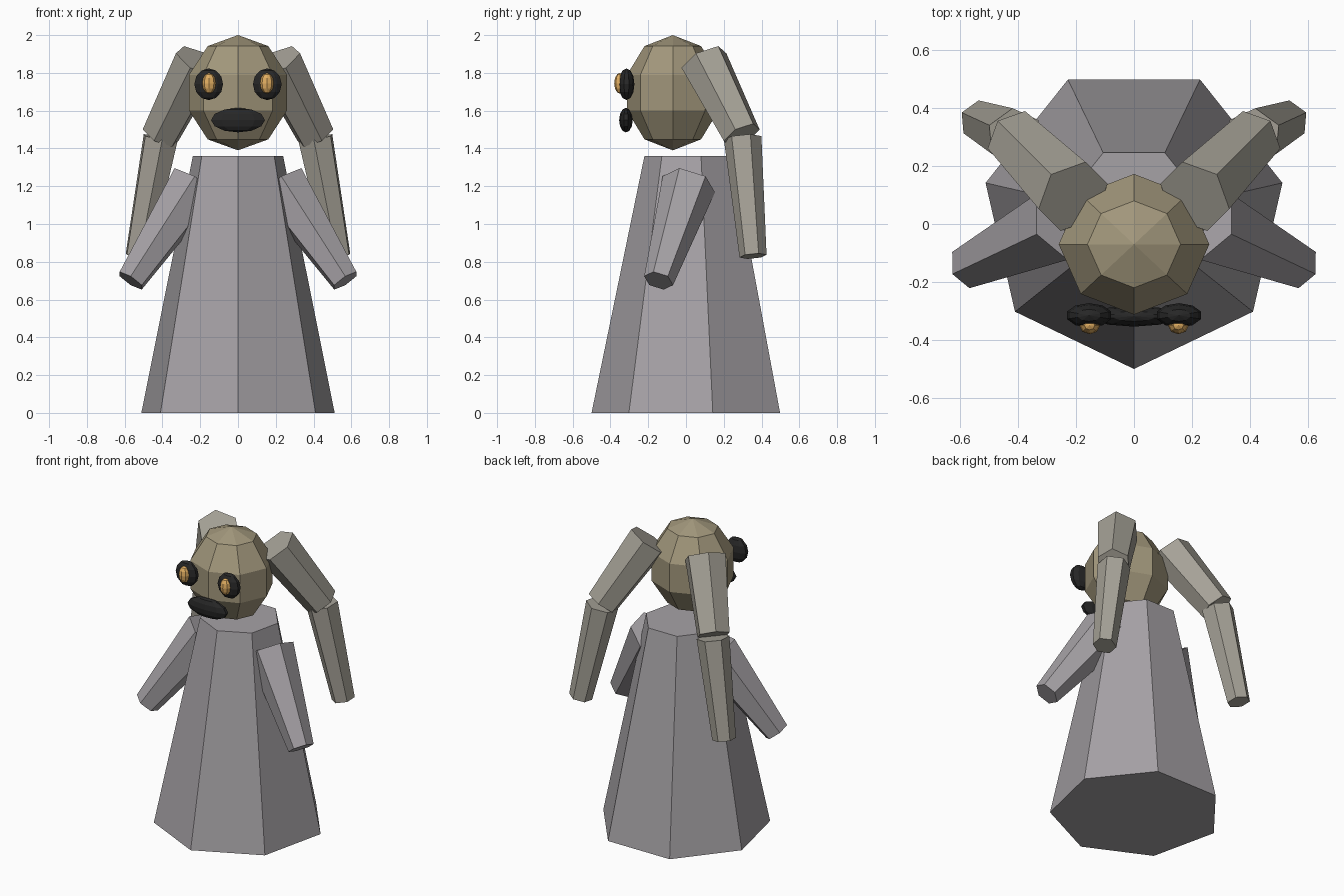
import bpy, bmesh, math
from mathutils import Vector, Matrix

if "Cube" in bpy.data.objects:
    bpy.data.objects.remove(bpy.data.objects["Cube"])


def material(name, rgb):
    m = bpy.data.materials.new(name)
    m.diffuse_color = (*rgb, 1)
    m.use_nodes = True
    m.node_tree.nodes["Principled BSDF"].inputs["Base Color"].default_value = m.diffuse_color
    return m


HEAD = material("tan", (0.36, 0.31, 0.20))
LIMB = material("warm_grey", (0.38, 0.36, 0.31))
ROBE = material("cool_grey", (0.38, 0.36, 0.38))
BLACK = material("black", (0.02, 0.02, 0.02))
AMBER = material("amber", (0.75, 0.42, 0.12))


def finish(bm, name, mat):
    bmesh.ops.recalc_face_normals(bm, faces=bm.faces)
    me = bpy.data.meshes.new(name)
    bm.to_mesh(me)
    bm.free()
    me.materials.append(mat)
    ob = bpy.data.objects.new(name, me)
    bpy.context.collection.objects.link(ob)
    return ob


def taper(name, start, end, r0, r1, sides, mat, ref=(0, 0, 1)):
    """Capped tapered prism whose first corner points toward ref."""
    a, b = Vector(start), Vector(end)
    axis = (b - a).normalized()
    up = Vector(ref)
    up = (up - axis * up.dot(axis)).normalized()
    side = axis.cross(up)
    bm = bmesh.new()
    rings = []
    for c, r in ((a, r0), (b, r1)):
        ring = []
        for i in range(sides):
            t = 2 * math.pi * i / sides
            ring.append(bm.verts.new(c + (up * math.cos(t) + side * math.sin(t)) * r))
        rings.append(ring)
        bm.faces.new(ring)
    for i in range(sides):
        j = (i + 1) % sides
        bm.faces.new((rings[0][i], rings[0][j], rings[1][j], rings[1][i]))
    return finish(bm, name, mat)


def ball(name, centre, radii, mat, segments=8, rings=6):
    bm = bmesh.new()
    bmesh.ops.create_uvsphere(bm, u_segments=segments, v_segments=rings, radius=1,
                              matrix=Matrix.Translation(centre) @ Matrix.Diagonal((*radii, 1)))
    return finish(bm, name, mat)


# Seven-sided robe body, one corner to the front
taper("body", (0, 0.025, 0), (0, 0.025, 1.36), 0.525, 0.245, 7, ROBE, (0, -1, 0))

# Head and mouth
ball("head", (0, -0.07, 1.695), (0.273, 0.255, 0.305), HEAD, 8, 5)
ball("mouth", (0, -0.318, 1.55), (0.15, 0.036, 0.065), BLACK, 10, 6)

# Paired eyes, arms and hanging head limbs
for s, tag in ((-1, "left"), (1, "right")):
    ball(f"{tag}_eye", (s * 0.155, -0.315, 1.74), (0.08, 0.042, 0.084), BLACK, 10, 6)
    ball(f"{tag}_pupil", (s * 0.153, -0.35, 1.745), (0.036, 0.03, 0.055), AMBER, 8, 6)
    taper(f"{tag}_arm", (s * 0.23, 0.015, 1.21), (s * 0.568, -0.145, 0.70),
          0.145, 0.08, 6, ROBE)
    taper(f"{tag}_upper_limb", (s * 0.21, 0.095, 1.865), (s * 0.41, 0.295, 1.47),
          0.132, 0.105, 6, LIMB)
    taper(f"{tag}_lower_limb", (s * 0.41, 0.3, 1.455), (s * 0.53, 0.355, 0.83),
          0.1, 0.072, 6, LIMB)
